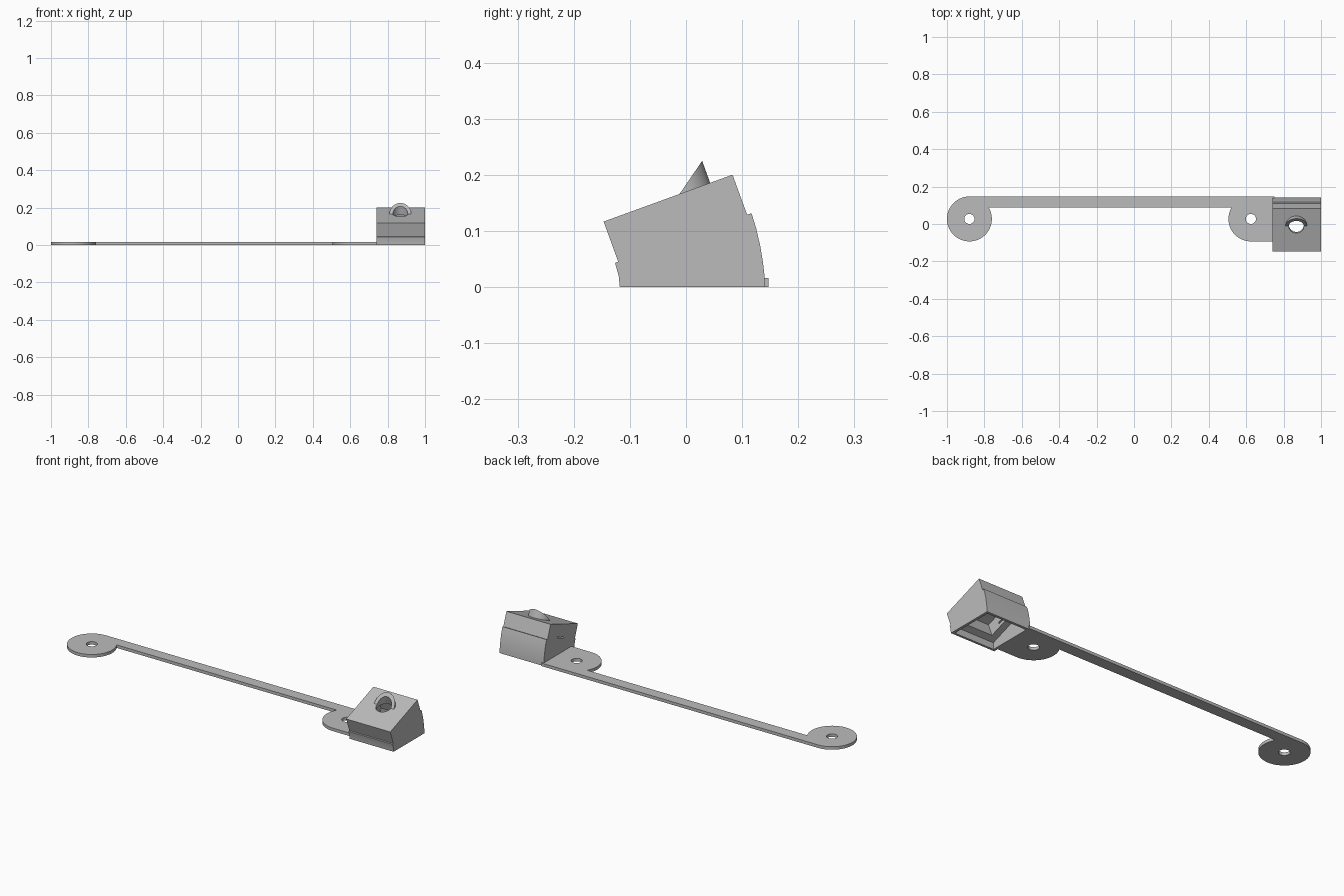
import bpy, bmesh
from math import sin, cos, pi, radians
from mathutils import Matrix

if "Cube" in bpy.data.objects:
    bpy.data.objects.remove(bpy.data.objects["Cube"])

grey = bpy.data.materials.new("plain_grey")
grey.use_nodes = True
grey.diffuse_color = (0.5, 0.5, 0.5, 1)
grey.node_tree.nodes["Principled BSDF"].inputs["Base Color"].default_value = (0.5, 0.5, 0.5, 1)

TILT = radians(20)
EYE_X, EYE_Y, EYE_Z = 0.868, -0.0115, 0.166   # centre of the hole in the sloping top


def tilt(u, w):
    """Point on the sloping frame: u along the slope, w out of it."""
    return (EYE_Y + u * cos(TILT) - w * sin(TILT),
            EYE_Z + u * sin(TILT) + w * cos(TILT))


def tilt_box(u0, u1, w0, w1):
    return [tilt(u0, w0), tilt(u1, w0), tilt(u1, w1), tilt(u0, w1)]


def finish(name, bm):
    bmesh.ops.recalc_face_normals(bm, faces=bm.faces)
    mesh = bpy.data.meshes.new(name)
    bm.to_mesh(mesh)
    bm.free()
    mesh.materials.append(grey)
    ob = bpy.data.objects.new(name, mesh)
    bpy.context.collection.objects.link(ob)
    return ob


def extrude(name, points, offset):
    bm = bmesh.new()
    face = bm.faces.new([bm.verts.new(p) for p in points])
    new = bmesh.ops.extrude_face_region(bm, geom=[face])["geom"]
    bmesh.ops.translate(bm, vec=offset, verts=[v for v in new if isinstance(v, bmesh.types.BMVert)])
    return finish(name, bm)


def prism(name, profile, x0, x1):
    return extrude(name, [(x0, y, z) for y, z in profile], (x1 - x0, 0, 0))


def drill(name, radius, depth, matrix):
    bm = bmesh.new()
    bmesh.ops.create_cone(bm, cap_ends=True, segments=48, radius1=radius,
                          radius2=radius, depth=depth, matrix=matrix)
    return finish(name, bm)


def activate(ob):
    bpy.ops.object.select_all(action='DESELECT')
    ob.select_set(True)
    bpy.context.view_layer.objects.active = ob


def cut(ob, cutters):
    activate(ob)
    for c in cutters:
        mod = ob.modifiers.new("cut", 'BOOLEAN')
        mod.operation = 'DIFFERENCE'
        mod.solver = 'EXACT'
        mod.object = c
        bpy.ops.object.modifier_apply(modifier=mod.name)


def smooth(ob):
    activate(ob)
    bpy.ops.object.shade_smooth_by_angle(angle=radians(30))


def arc(cx, cy, r, a0, a1, n):
    steps = [radians(a0 + (a1 - a0) * i / n) for i in range(n + 1)]
    return [(cx + r * cos(a), cy + r * sin(a), 0) for a in steps]


# Flat strap with a round pad at each end
PAD_Y, PAD_R, PADS = 0.027, 0.12, (-0.88, 0.625)
outline = arc(PADS[0], PAD_Y, PAD_R, 30, -270, 60)
outline += [(0.75, 0.147, 0), (0.75, PAD_Y - PAD_R, 0)]
outline += arc(PADS[1], PAD_Y, PAD_R, 270, 150, 24)
strap = extrude("mounting_strap", outline, (0, 0, 0.016))
holes = [drill("pad_hole_cutter", 0.027, 0.1, Matrix.Translation((x, PAD_Y, 0))) for x in PADS]
cut(strap, holes)
smooth(strap)

# Housing: curved base below, tilted block above
X0, X1 = 0.74, 1.0
SEAM = -0.076
base = prism("housing_base", [
    (-0.118, 0), (-0.12, 0.02), tilt(-0.150, SEAM), tilt(0.1088, SEAM),
    (0.125, 0.105), (0.132, 0.075), (0.137, 0.045), (0.14, 0.02), (0.141, 0)], X0, X1)
top = prism("housing_top", tilt_box(-0.144, 0.1005, SEAM, 0), X0, X1)

# Stepped hollow, round opening and side slot
lower_hollow = prism("lower_hollow_cutter", [
    (-0.105, -0.01), (-0.108, 0.02), tilt(-0.135, -0.09), tilt(0.095, -0.09),
    (0.122, 0.06), (0.128, -0.01)], X0 + 0.014, X1 - 0.014)
upper_hollow = prism("upper_hollow_cutter", tilt_box(-0.1, 0.06, -0.1, -0.02), 0.79, 0.946)
slot = prism("slot_cutter", tilt_box(-0.04, 0.01, -0.072, -0.062), 0.72, 0.82)
eye = drill("eye_cutter", 0.04, 0.1,
            Matrix.Translation((EYE_X, EYE_Y, EYE_Z)) @ Matrix.Rotation(TILT, 4, 'X'))
cut(base, [lower_hollow, upper_hollow])
cut(top, [upper_hollow, eye, slot])
smooth(base)
smooth(top)

# Half-round hood, rising from the middle of the opening to its back
bm = bmesh.new()
rings = []
for i in range(33):
    a = pi * i / 32
    ring = []
    for r, up in ((0.058, 0), (0.058, 1), (0.04, 1), (0.04, 0)):
        u = r * sin(a)
        y, z = tilt(u, 0.717 * u if up else -0.002)
        ring.append(bm.verts.new((EYE_X + r * cos(a), y, z)))
    rings.append(ring)
for p, q in zip(rings, rings[1:]):
    for j in range(4):
        k = (j + 1) % 4
        bm.faces.new((p[j], p[k], q[k], q[j]))
bm.faces.new(rings[0])
bm.faces.new(rings[-1])
smooth(finish("opening_hood", bm))

# Remove the cutters
for c in holes + [lower_hollow, upper_hollow, slot, eye]:
    bpy.data.objects.remove(c)
